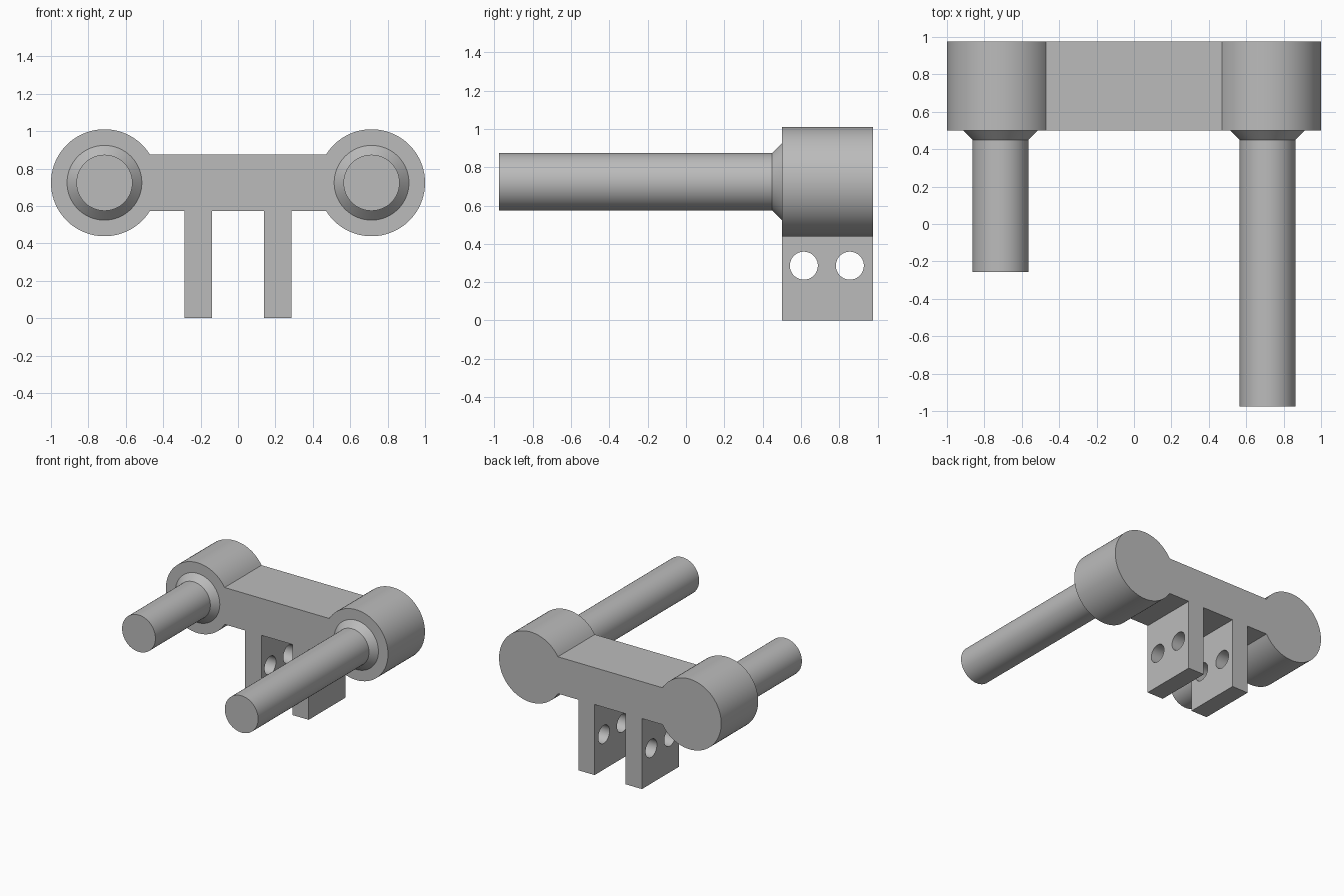
import bpy, bmesh, math
from mathutils import Matrix

if "Cube" in bpy.data.objects:
    bpy.data.objects.remove(bpy.data.objects["Cube"])

BOSS_X, AXIS_Z, BOSS_R = 0.714, 0.724, 0.286
ROD_R, COLLAR_R = 0.15, 0.2
FRONT, BACK = 0.5, 0.975
SEGMENTS = 64

grey = bpy.data.materials.new("plain grey")
grey.use_nodes = True
colour = (0.5, 0.5, 0.5, 1)
grey.diffuse_color = colour
grey.node_tree.nodes["Principled BSDF"].inputs["Base Color"].default_value = colour


def make_object(name, bm):
    bmesh.ops.recalc_face_normals(bm, faces=bm.faces)
    mesh = bpy.data.meshes.new(name)
    bm.to_mesh(mesh)
    bm.free()
    mesh.materials.append(grey)
    obj = bpy.data.objects.new(name, mesh)
    bpy.context.collection.objects.link(obj)
    return obj


def smooth(obj):
    bpy.ops.object.select_all(action="DESELECT")
    obj.select_set(True)
    bpy.context.view_layer.objects.active = obj
    bpy.ops.object.shade_smooth_by_angle(angle=math.radians(30))


# Bracket body: round bosses, bridge and two lugs as one extruded outline
def half_outline():
    points = [(0.14, AXIS_Z - ROD_R), (0.14, 0), (0.286, 0), (0.286, AXIS_Z - ROD_R)]
    gap = math.asin(ROD_R / BOSS_R)
    for i in range(SEGMENTS + 1):
        a = -math.pi + gap + (2 * math.pi - 2 * gap) * i / SEGMENTS
        points.append((BOSS_X + BOSS_R * math.cos(a), AXIS_Z + BOSS_R * math.sin(a)))
    return points


right_half = half_outline()
outline = right_half + [(-x, z) for x, z in reversed(right_half)]
bm = bmesh.new()
face = bm.faces.new([bm.verts.new((x, FRONT, z)) for x, z in outline])
extruded = bmesh.ops.extrude_face_region(bm, geom=[face], use_keep_orig=True)
moved = [v for v in extruded["geom"] if isinstance(v, bmesh.types.BMVert)]
bmesh.ops.translate(bm, verts=moved, vec=(0, BACK - FRONT, 0))
body = make_object("bracket_body", bm)

# Pin holes through both lugs
bm = bmesh.new()
for y in (0.615, 0.855):
    bmesh.ops.create_cone(
        bm, cap_ends=True, segments=SEGMENTS, radius1=0.073, radius2=0.073, depth=0.8,
        matrix=Matrix.Translation((0, y, 0.286)) @ Matrix.Rotation(math.pi / 2, 4, "Y"))
cutter = make_object("pin_hole_cutter", bm)
cutter.hide_render = True
drill = body.modifiers.new("pin holes", "BOOLEAN")
drill.operation = "DIFFERENCE"
drill.solver = "EXACT"
drill.object = cutter
bpy.context.view_layer.objects.active = body
bpy.ops.object.modifier_apply(modifier=drill.name)
bpy.data.objects.remove(cutter)
smooth(body)


# Rods with a tapered collar where they meet the bosses
def make_rod(name, x, tip):
    bm = bmesh.new()
    rings = []
    for y, r in ((FRONT, COLLAR_R), (FRONT - 0.05, ROD_R), (tip, ROD_R)):
        angles = [2 * math.pi * i / SEGMENTS for i in range(SEGMENTS)]
        rings.append([bm.verts.new((x + r * math.cos(a), y, AXIS_Z + r * math.sin(a)))
                      for a in angles])
    for a, b in zip(rings, rings[1:]):
        for i in range(SEGMENTS):
            j = (i + 1) % SEGMENTS
            bm.faces.new((a[i], a[j], b[j], b[i]))
    bm.faces.new(rings[-1])
    smooth(make_object(name, bm))


make_rod("long_left_rod", BOSS_X, -0.975)
make_rod("short_right_rod", -BOSS_X, -0.256)
